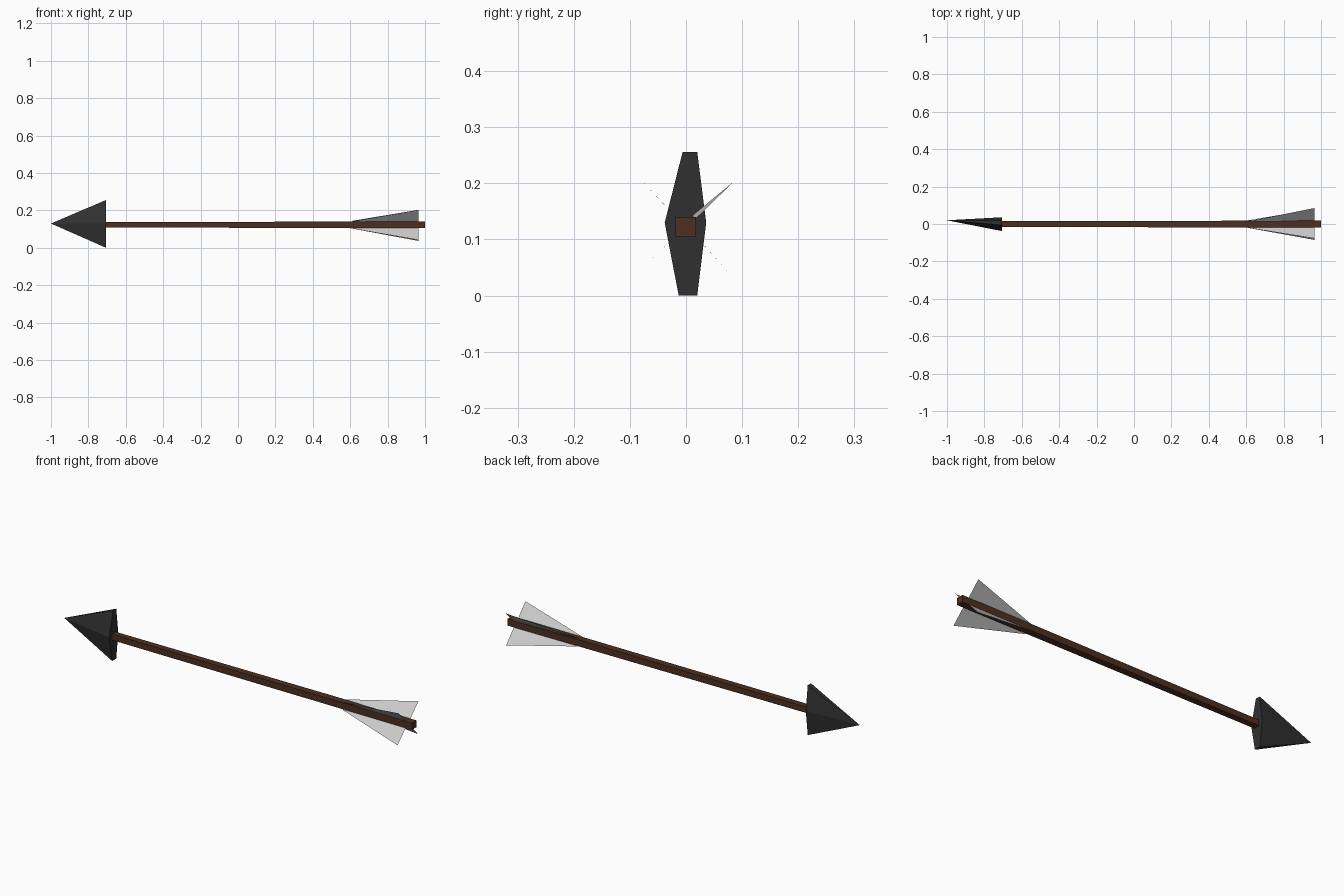
import bpy

if "Cube" in bpy.data.objects:
    bpy.data.objects.remove(bpy.data.objects["Cube"])


def material(name, color):
    m = bpy.data.materials.new(name)
    m.diffuse_color = (*color, 1)
    m.use_nodes = True
    m.node_tree.nodes["Principled BSDF"].inputs["Base Color"].default_value = m.diffuse_color
    return m


def make(name, verts, faces, mat=None):
    me = bpy.data.meshes.new(name)
    me.from_pydata(verts, [], faces)
    me.update()
    ob = bpy.data.objects.new(name, me)
    bpy.context.collection.objects.link(ob)
    if mat:
        me.materials.append(mat)
    return ob


wood = material("dark_wood", (0.075, 0.028, 0.014))
iron = material("dark_iron", (0.03, 0.03, 0.03))


# Square shaft, very slightly tapered towards the head
def square(x, y0, y1, z0, z1):
    return [(x, y0, z0), (x, y1, z0), (x, y1, z1), (x, y0, z1)]


sides = [(i, (i + 1) % 4, (i + 1) % 4 + 4, i + 4) for i in range(4)]
make("shaft",
     square(-0.71, -0.016, 0.016, 0.109, 0.139) + square(1.0, -0.019, 0.018, 0.105, 0.14),
     [(3, 2, 1, 0), (4, 5, 6, 7)] + sides, wood)

# Flattened six-sided arrowhead
base = [(0.02, 0.0), (0.036, 0.13), (0.02, 0.256),
        (-0.006, 0.256), (-0.038, 0.13), (-0.013, 0.0)]
make("arrowhead",
     [(-0.705, y, z) for y, z in base] + [(-1.0, 0.02, 0.13)],
     [tuple(range(6))] + [((i + 1) % 6, i, 6) for i in range(6)], iron)

# Four thin triangular feathers: shaft corner, then outer tip
feathers = {
    "feather_back_top": ((0.018, 0.137), (0.085, 0.203)),
    "feather_front_top": ((-0.019, 0.14), (-0.077, 0.203)),
    "feather_front_bottom": ((-0.019, 0.105), (-0.085, 0.042)),
    "feather_back_bottom": ((0.018, 0.105), (0.08, 0.037)),
}
for name, (root, tip) in feathers.items():
    y, z = root
    inner = (y * 0.8, 0.1225 + (z - 0.1225) * 0.8)
    start = (0.012, 0.143) if name == "feather_back_top" else root
    make(name, [(0.60, *start), (0.965, *inner), (0.965, *tip)], [(0, 1, 2)])
